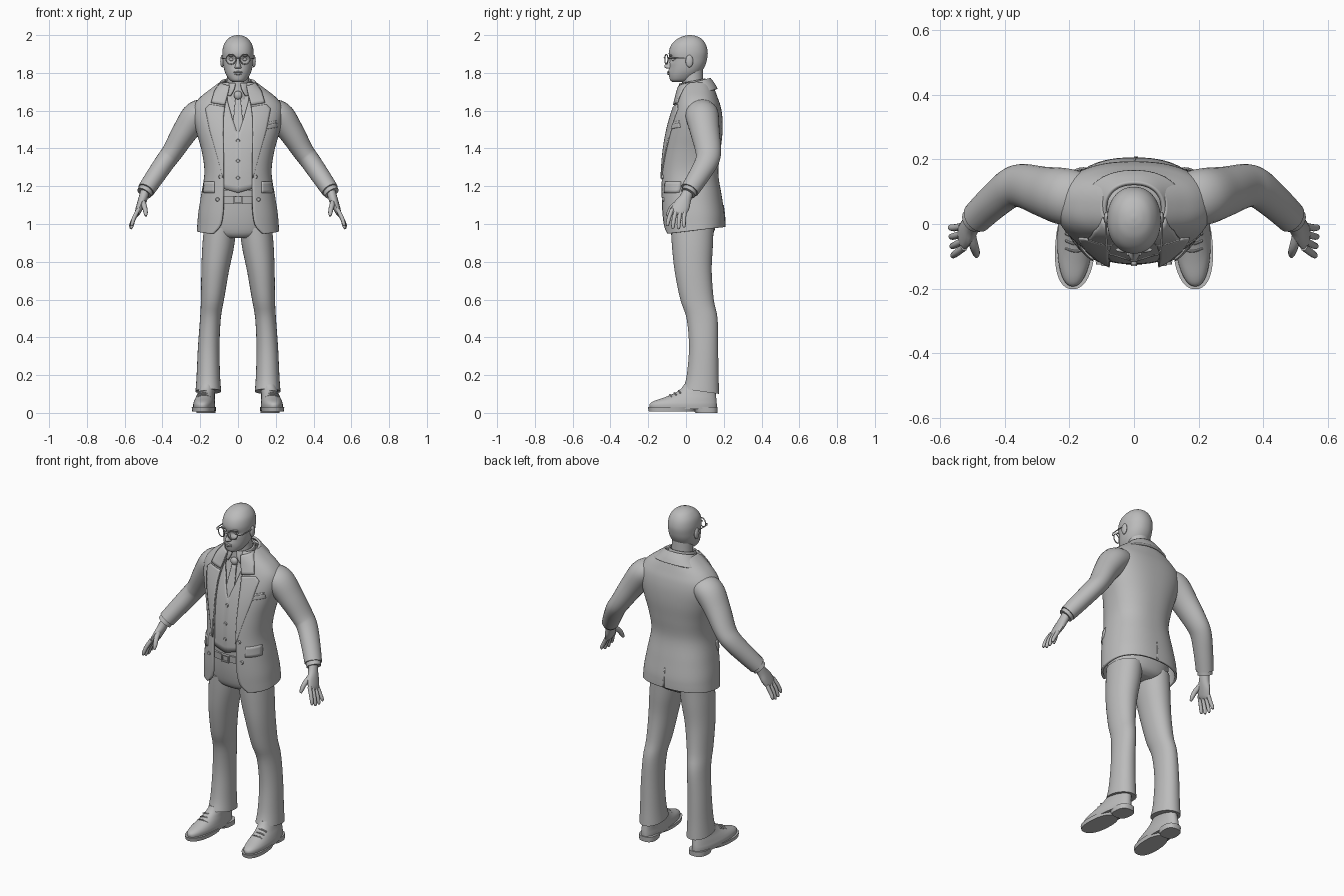
import bpy, bmesh, math
from mathutils import Vector, Matrix

GREY = bpy.data.materials.new("plain_grey")
GREY.diffuse_color = (0.5, 0.5, 0.5, 1)


def spline(pts, k):
    """Smooth (Catmull-Rom) resampling of a list of equal-length tuples."""
    out = []
    for i in range(len(pts) - 1):
        a, b, c, d = (pts[max(0, min(len(pts) - 1, i + j))] for j in (-1, 0, 1, 2))
        for s in range(k):
            t = s / k
            out.append(tuple(q + .5 * t * (r - p + t * (2 * p - 5 * q + 4 * r - e + t * (3 * (q - r) + e - p)))
                             for p, q, r, e in zip(a, b, c, d)))
    return out + [tuple(pts[-1])]


def finish(name, bm, mirror=False, thick=0, angle=40):
    bmesh.ops.recalc_face_normals(bm, faces=bm.faces)
    me = bpy.data.meshes.new(name)
    bm.to_mesh(me)
    bm.free()
    ob = bpy.data.objects.new(name, me)
    bpy.context.collection.objects.link(ob)
    me.materials.append(GREY)
    bpy.context.view_layer.objects.active = ob
    ob.select_set(True)
    bpy.ops.object.shade_smooth_by_angle(angle=math.radians(angle))
    ob.select_set(False)
    if thick:
        m = ob.modifiers.new("thickness", 'SOLIDIFY')
        m.thickness, m.offset = thick, 0
    if mirror:
        ob.modifiers.new("mirror", 'MIRROR')
    return ob


def skin(bm, rows, closed=True, cap=True):
    vs = [[bm.verts.new(p) for p in r] for r in rows]
    n = len(rows[0])
    for a, b in zip(vs, vs[1:]):
        for i in range(n if closed else n - 1):
            j = (i + 1) % n
            bm.faces.new((a[i], a[j], b[j], b[i]))
    if closed and cap:
        bm.faces.new(vs[0])
        bm.faces.new(vs[-1])


def loft(name, rings, n=2.0, seg=40, k=4, mirror=False, thick=0, cap=True, warp=None):
    """Stack of rings: z, centre x, half width, front y, back y, tilt, front gap."""
    rows = []
    gapped = any(len(r) > 6 for r in rings)
    for z, cx, rx, yf, yb, tilt, gap in spline([tuple(r) + (0,) * (7 - len(r)) for r in rings], k):
        cy, ry, row = (yf + yb) / 2, (yb - yf) / 2, []
        a0 = math.asin(min(1, max(0, gap) / rx) ** (n / 2)) if gapped else 0
        for i in range(seg):
            a = a0 + (2 * math.pi - 2 * a0) * i / (seg - 1 if gapped else seg)
            s, c = math.sin(a), math.cos(a)
            y = cy - ry * math.copysign(abs(c) ** (2 / n), c)
            row.append(Vector((cx + rx * math.copysign(abs(s) ** (2 / n), s), y, z + tilt * y)))
        rows.append([warp(p) for p in row] if warp else row)
    bm = bmesh.new()
    skin(bm, rows, not gapped, cap)
    return finish(name, bm, mirror, thick)


def tube(name, pts, seg=16, k=4, mirror=True):
    """Tube along a path: x, y, z, radius toward y, radius across."""
    pts = spline([p if len(p) == 5 else p + (p[3],) for p in pts], k)
    rows = []
    for i, p in enumerate(pts):
        t = (Vector(pts[min(i + 1, len(pts) - 1)][:3]) - Vector(pts[max(i - 1, 0)][:3])).normalized()
        ref = Vector((0, 1, 0)) if abs(t.y) < .9 else Vector((0, 0, 1))
        u = (ref - t * ref.dot(t)).normalized()
        v = t.cross(u)
        rows.append([Vector(p[:3]) + u * p[3] * math.cos(a) + v * p[4] * math.sin(a)
                     for a in (2 * math.pi * j / seg for j in range(seg))])
    bm = bmesh.new()
    skin(bm, rows)
    return finish(name, bm, mirror)


def ball(name, loc, size, mirror=False):
    bm = bmesh.new()
    bmesh.ops.create_uvsphere(bm, u_segments=20, v_segments=12, radius=1,
                              matrix=Matrix.Translation(loc) @ Matrix.Diagonal((*size, 1)))
    return finish(name, bm, mirror)


# Jacket: open shell with a front gap
JN = 2.4
JACKET = [(.96, 0, .212, -.115, .2, .12, .13), (1.0, 0, .209, -.12, .2, .08, .092),
          (1.06, 0, .204, -.126, .197, 0, .078), (1.15, 0, .19, -.13, .183, 0, .075),
          (1.27, 0, .172, -.13, .165, 0, .075), (1.38, 0, .185, -.12, .176, 0, .078),
          (1.48, 0, .212, -.102, .187, 0, .08), (1.56, 0, .232, -.08, .187, 0, .078),
          (1.62, 0, .23, -.06, .178, 0, .07), (1.665, 0, .198, -.047, .163, 0, .06),
          (1.71, 0, .142, -.036, .146, 0, .05), (1.745, 0, .095, -.022, .13, 0, .045)]
loft("jacket", JACKET, JN, 72, 5, thick=.012)
DENSE = spline(JACKET, 8)


def surf(x, z, side=-1):
    """Depth of the jacket surface at a given width and height."""
    z = min(max(z, DENSE[0][0]), DENSE[-1][0])
    for a, b in zip(DENSE, DENSE[1:]):
        if z <= b[0]:
            t = (z - a[0]) / (b[0] - a[0])
            rx, yf, yb = (a[i] + t * (b[i] - a[i]) for i in (2, 3, 4))
            w = min(abs(x) / rx, .985)
            return (yf + yb) / 2 + side * (yb - yf) / 2 * (1 - w ** JN) ** (1 / JN)


def patch(name, rows, lift, mirror=True, side=-1, thick=.008, k=4):
    """Cloth panel hugging the jacket surface; each row is x0, z0, x1, z1."""
    grid = []
    for x0, z0, x1, z1 in [tuple(a + (b - a) * s / k for a, b in zip(r, q))
                           for r, q in zip(rows, rows[1:]) for s in range(k)] + [rows[-1]]:
        pts = [(x0 + (x1 - x0) * i / 8, z0 + (z1 - z0) * i / 8) for i in range(9)]
        grid.append([(x, surf(x, z, side) + side * lift, z) for x, z in pts])
    bm = bmesh.new()
    skin(bm, grid, False)
    return finish(name, bm, mirror, thick)


def button(name, x, z, lift, mirror=False, r=.011):
    bm = bmesh.new()
    bmesh.ops.create_cone(bm, cap_ends=True, segments=16, radius1=r, radius2=r * .8, depth=.01,
                          matrix=Matrix.Translation((x, surf(x, z) - lift, z)) @ Matrix.Rotation(math.pi / 2, 4, 'X'))
    finish(name, bm, mirror)


# Jacket details
patch("lapel", [(.075, 1.24, .08, 1.25), (.076, 1.35, .115, 1.38), (.078, 1.48, .15, 1.5),
                (.076, 1.57, .172, 1.61), (.07, 1.62, .15, 1.632)], .009)
patch("collar_leaf", [(.07, 1.63, .142, 1.642), (.053, 1.69, .125, 1.70), (.045, 1.73, .095, 1.745)], .012)
loft("collar_back", [(1.665, 0, .15, -.055, .162, .3, .09), (1.70, 0, .115, -.045, .147, .28, .07),
                     (1.735, 0, .088, -.03, .125, .28, .05)], 2.2, 48, thick=.012)
patch("pocket_flap", [(.125, 1.165, .182, 1.165), (.125, 1.225, .176, 1.225)], .008, thick=.012)
patch("breast_pocket", [(.14, 1.50, .205, 1.512), (.138, 1.52, .203, 1.535)], .008, False)
patch("pocket_square", [(.145, 1.52, .195, 1.53), (.15, 1.535, .2, 1.547)], .006, False)
patch("back_vent", [(0, .985, .012, .985), (0, 1.1, .004, 1.1)], .006, False, 1, .006)
for z, x in ((1.25, .092), (1.13, .108)):
    button("jacket_button", x, z, .009, True)

# Shirt, vest and tie
loft("shirt", [(z, 0, rx - .03, yf + .028, yb - .025) for z, _, rx, yf, yb, _, _ in JACKET[3:]], JN, 48)
patch("vest", [(0, 1.165, .12, 1.2), (0, 1.3, .13, 1.3), (0, 1.47, .13, 1.47),
               (.03, 1.56, .13, 1.56), (.055, 1.65, .12, 1.65), (.06, 1.7, .1, 1.7)], -.01)
for z in (1.44, 1.335, 1.245):
    button("vest_button", 0, z, -.005)
patch("tie", [(-.022, 1.44, .022, 1.44), (-.026, 1.54, .026, 1.54), (-.013, 1.67, .013, 1.67)], -.014, False)
ball("tie_knot", (0, -.036, 1.682), (.022, .016, .023))
loft("shirt_collar", [(1.685, 0, .08, -.048, .115, .2, .04), (1.72, 0, .075, -.042, .108, .2, .02),
                      (1.75, 0, .07, -.032, .1, .2, .013)], seg=40, thick=.008)

# Trousers and belt
loft("trouser_seat", [(.925, 0, .1, -.055, .11), (.955, 0, .165, -.083, .147), (1.05, 0, .178, -.102, .165),
                      (1.18, 0, .155, -.112, .15)], 2.3, 48)
loft("trouser_leg", [(.125, .157, .068, -.016, .176, -.14), (.2, .157, .062, .004, .172),
                     (.35, .155, .057, .016, .17), (.5, .146, .055, .003, .167), (.6, .135, .061, -.03, .147),
                     (.75, .121, .073, -.06, .136), (.88, .105, .084, -.074, .142), (.98, .095, .085, -.08, .146)],
     2.1, mirror=True)
loft("belt", [(1.108, 0, .172, -.116, .16), (1.148, 0, .168, -.12, .155)], 2.3, 48, 1)
for x, z, sx, sz in ((-.022, 1.128, .003, .02), (.022, 1.128, .003, .02), (0, 1.146, .024, .003), (0, 1.11, .024, .003)):
    bm = bmesh.new()
    bmesh.ops.create_cube(bm, size=2, matrix=Matrix.Translation((x, -.122, z)) @ Matrix.Diagonal((sx, .005, sz, 1)))
    finish("belt_buckle", bm)

# Shoes, toes turned slightly outward
def toe_out(p):
    p.x -= .06 * p.y
    return p


loft("shoe", [(.02, .178, .056, -.19, .163), (.045, .178, .057, -.193, .163), (.062, .177, .054, -.172, .162),
              (.08, .175, .05, -.12, .16), (.1, .172, .046, -.07, .158), (.125, .168, .044, -.03, .156),
              (.15, .165, .042, -.01, .155)], 2.2, mirror=True, warp=toe_out)
loft("shoe_sole", [(.008, .178, .059, -.197, .05), (.03, .178, .062, -.202, .07)], 2.3, 40, 1, True, warp=toe_out)
loft("shoe_heel", [(0, .175, .05, .05, .166), (.03, .175, .052, .03, .168)], 2.6, 32, 1, True, warp=toe_out)
for y, z in ((-.085, .096), (-.062, .106), (-.04, .118)):
    tube("shoe_lace", [(.148, y + .01, z - .012, .004), (.18, y, z, .004), (.212, y + .01, z - .012, .004)], 8)

# Sleeves, cuffs and hands
tube("sleeve", [(.15, .075, 1.6, .08, .06), (.215, .085, 1.575, .088, .078), (.28, .1, 1.49, .078, .068),
                (.345, .118, 1.385, .068, .056), (.385, .11, 1.33, .062, .053), (.44, .065, 1.25, .055, .05),
                (.487, .02, 1.18, .05, .046)], 28, 5)
tube("shirt_cuff", [(.46, .045, 1.22, .04), (.497, .011, 1.163, .041)], 20, 2)
tube("palm", [(.49, .016, 1.18, .028, .024), (.503, -.004, 1.135, .033, .024), (.516, -.022, 1.1, .044, .021),
              (.53, -.04, 1.065, .042, .016), (.535, -.047, 1.05, .03, .01)], 16)
for i, o in enumerate((-.032, -.011, .011, .032)):
    drop = (.0, .008, .004, -.012)[i]
    x, y, z = .53 + .12 * o, -.04, 1.07 - .3 * o
    tube("finger", [(x, y + o, z, .0115), (x + .022, y - .01 + o * 1.2, z - .042, .011),
                    (x + .034, y - .014 + o * 1.35, z - .078 - drop, .0095),
                    (x + .036, y - .014 + o * 1.38, z - .09 - drop, .005)], 10, 3)
tube("thumb", [(.508, -.025, 1.125, .016), (.496, -.068, 1.095, .014), (.489, -.09, 1.062, .012),
               (.488, -.1, 1.042, .006)], 10, 3)


# Head with eye sockets pressed in and cheekbones
def face(p):
    if p.y < 0:
        for s in (-1, 1):
            p.y += .014 * math.exp(-((p.x - s * .034) / .018) ** 2 - ((p.z - 1.87) / .013) ** 2)
        p.y -= .006 * math.exp(-(p.x / .03) ** 2 - ((p.z - 1.808) / .016) ** 2)
    return p


loft("head", [(1.752, 0, .026, -.072, .0), (1.762, 0, .044, -.084, .03), (1.785, 0, .06, -.089, .062),
              (1.81, 0, .071, -.088, .085), (1.84, 0, .078, -.087, .102), (1.87, 0, .081, -.088, .111),
              (1.91, 0, .083, -.091, .115), (1.95, 0, .075, -.077, .105), (1.98, 0, .054, -.046, .083),
              (1.995, 0, .029, -.012, .053), (2.0, 0, .006, .014, .026)], 2.15, 64, 6, warp=face)
loft("neck", [(1.66, 0, .066, -.03, .1), (1.74, 0, .06, -.02, .092), (1.84, 0, .058, -.03, .09)])
loft("nose", [(1.822, 0, .012, -.1, -.07), (1.828, 0, .018, -.112, -.06), (1.838, 0, .015, -.114, -.06),
              (1.86, 0, .009, -.101, -.06), (1.885, 0, .008, -.092, -.06)], seg=20)
ball("upper_lip", (0, -.093, 1.804), (.023, .008, .005))
ball("lower_lip", (0, -.092, 1.795), (.02, .008, .006))
ball("eye", (.034, -.064, 1.871), (.014, .012, .009), True)
ball("brow", (.034, -.08, 1.892), (.023, .008, .005), True)
ball("ear", (.084, .018, 1.862), (.01, .02, .033), True)

# Round glasses
tube("lens_rim", [(.037 + .026 * math.cos(a), -.104 + .008 * math.cos(a), 1.872 + .026 * math.sin(a), .003)
                  for a in (math.pi * i / 12 for i in range(25))], 8, 2)
tube("glasses_bridge", [(-.012, -.112, 1.876, .003), (0, -.115, 1.88, .003), (.012, -.112, 1.876, .003)], 8, 2, False)
tube("glasses_temple", [(.063, -.096, 1.876, .003), (.084, -.08, 1.877, .003), (.087, .02, 1.88, .003)], 8, 2)
